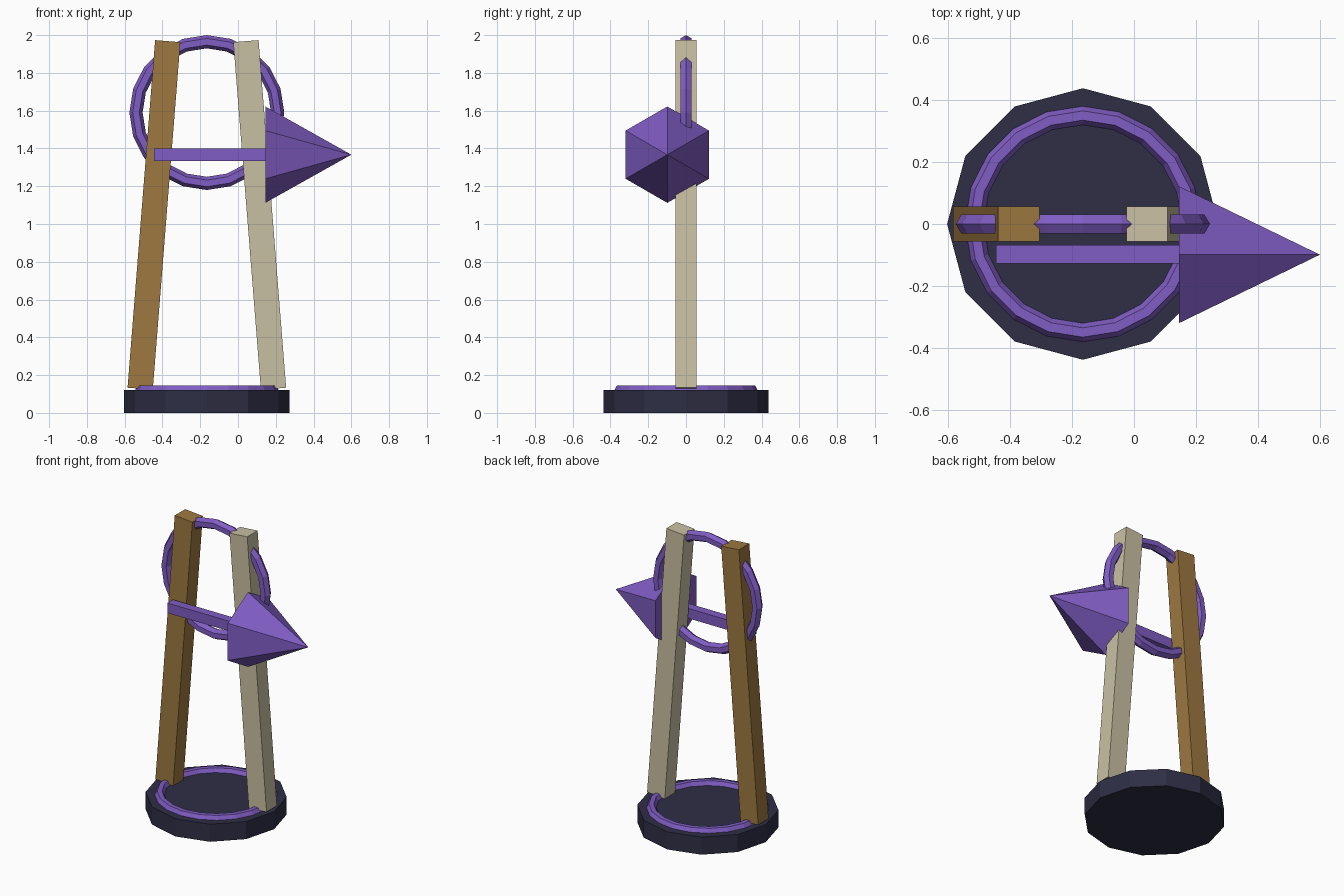
import bpy, bmesh, math
from mathutils import Matrix, Vector

if "Cube" in bpy.data.objects:
    bpy.data.objects.remove(bpy.data.objects["Cube"])

CX = -0.165  # axis of the base, rings and posts


def material(name, srgb):
    mat = bpy.data.materials.new(name)
    lin = [c / 12.92 if c <= 0.04045 else ((c + 0.055) / 1.055) ** 2.4
           for c in (v / 255 for v in srgb)]
    mat.diffuse_color = (*lin, 1)
    mat.use_nodes = True
    mat.node_tree.nodes["Principled BSDF"].inputs["Base Color"].default_value = mat.diffuse_color
    return mat


purple = material("purple", (128, 93, 196))
brown = material("brown", (157, 121, 64))
cream = material("cream", (201, 192, 163))
navy = material("dark_navy", (46, 46, 69))


def add_object(name, bm, mat, matrix=Matrix()):
    bm.transform(matrix)
    bmesh.ops.recalc_face_normals(bm, faces=bm.faces)
    mesh = bpy.data.meshes.new(name)
    bm.to_mesh(mesh)
    bm.free()
    mesh.materials.append(mat)
    obj = bpy.data.objects.new(name, mesh)
    bpy.context.collection.objects.link(obj)
    return obj


def box(name, size, matrix, mat):
    bm = bmesh.new()
    bmesh.ops.create_cube(bm, size=1)
    add_object(name, bm, mat, matrix @ Matrix.Diagonal((*size, 1)))


def cone(name, sides, r1, r2, depth, matrix, mat):
    bm = bmesh.new()
    bmesh.ops.create_cone(bm, cap_ends=True, segments=sides,
                          radius1=r1, radius2=r2, depth=depth)
    add_object(name, bm, mat, matrix)


def ring(name, major, minor, matrix, mat, n=20, m=6):
    bm = bmesh.new()
    loops = []
    for i in range(n):
        a = math.tau * i / n
        loop = []
        for j in range(m):
            b = math.tau * j / m
            r = major + minor * math.cos(b)
            loop.append(bm.verts.new((r * math.cos(a), r * math.sin(a), minor * math.sin(b))))
        loops.append(loop)
    for i in range(n):
        p, q = loops[i], loops[(i + 1) % n]
        for j in range(m):
            k = (j + 1) % m
            bm.faces.new((p[j], q[j], q[k], p[k]))
    add_object(name, bm, mat, matrix)


# Twelve-sided base with a half-sunk ring
cone("base", 12, 0.438, 0.438, 0.12, Matrix.Translation((CX, 0, 0.06)), navy)
ring("base_ring", 0.35, 0.03, Matrix.Translation((CX, 0, 0.12)), purple)

# Two leaning posts
for name, side, mat in (("left_post", -1, brown), ("right_post", 1, cream)):
    low = Vector((CX + side * 0.353, 0, 0.128))
    high = Vector((CX + side * 0.207, 0, 1.968))
    tilt = math.atan2(high.x - low.x, high.z - low.z)
    box(name, (0.134, 0.112, (high - low).length),
        Matrix.Translation((low + high) / 2) @ Matrix.Rotation(tilt, 4, 'Y'), mat)

# Upright ring between the posts
ring("upper_ring", 0.375, 0.035,
     Matrix.Translation((CX, 0, 1.59)) @ Matrix.Rotation(math.pi / 2, 4, 'X'), purple)

# Arrow in front of the posts
box("arrow_shaft", (0.6, 0.06, 0.068), Matrix.Translation((-0.145, -0.097, 1.367)), purple)
cone("arrow_head", 6, 0.255, 0, 0.455,
     Matrix.Translation((0.3725, -0.099, 1.367)) @ Matrix.Rotation(math.pi / 2, 4, 'Y')
     @ Matrix.Rotation(math.pi / 2, 4, 'Z'), purple)
